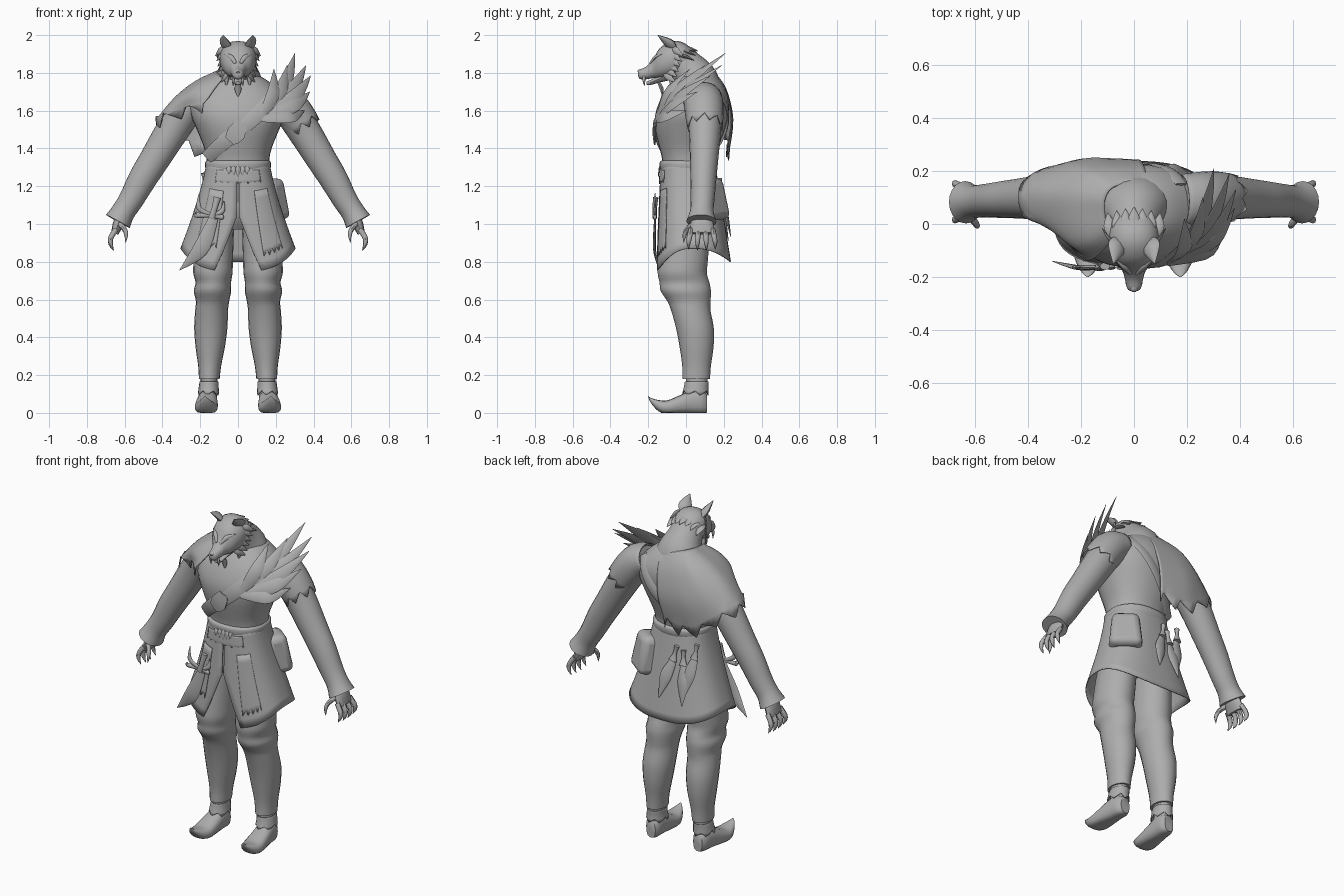
import bpy, bmesh, math
from mathutils import Vector

GREY = bpy.data.materials.new("plain_grey")
GREY.diffuse_color = (0.42, 0.42, 0.42, 1)


def spline(pts, k):
    """Smooth curve through points of any dimension."""
    out, last = [], len(pts) - 1
    for i in range(last):
        ctrl = (pts[max(i - 1, 0)], pts[i], pts[i + 1], pts[min(i + 2, last)])
        for j in range(k):
            t = j / k
            out.append([0.5 * (2 * q + (r - p) * t + (2 * p - 5 * q + 4 * r - s) * t * t
                               + (3 * q - p - 3 * r + s) * t ** 3) for p, q, r, s in zip(*ctrl)])
    return out + [list(pts[-1])]


def finish(name, bm, thick=0):
    bmesh.ops.recalc_face_normals(bm, faces=bm.faces)
    me = bpy.data.meshes.new(name)
    bm.to_mesh(me)
    bm.free()
    me.materials.append(GREY)
    ob = bpy.data.objects.new(name, me)
    bpy.context.collection.objects.link(ob)
    if thick:
        mod = ob.modifiers.new("thickness", 'SOLIDIFY')
        mod.thickness = thick
        mod.offset = 0
    return ob


def grid(name, rows, wrap=False, cap=False, thick=0):
    bm = bmesh.new()
    vs = [[bm.verts.new(p) for p in r] for r in rows]
    n = len(vs[0])
    for a, b in zip(vs, vs[1:]):
        for j in range(n if wrap else n - 1):
            bm.faces.new((a[j], a[(j + 1) % n], b[(j + 1) % n], b[j]))
    if cap:
        bm.faces.new(vs[0])
        bm.faces.new(vs[-1])
    return finish(name, bm, thick)


def spow(v, e):
    return math.copysign(abs(v) ** e, v)


def tube(name, pts, ref=(1, 0, 0), axis=None, n=16, k=3, power=2.0, jag=0, cap=True, floor=None, thick=0):
    """Loft elliptical sections (x, y, z, radius along ref, other radius)."""
    P = spline(pts, k)
    C = [Vector(p[:3]) for p in P]
    rows = []
    for i, p in enumerate(P):
        t = Vector(axis) if axis else (C[min(i + 1, len(C) - 1)] - C[max(i - 1, 0)]).normalized()
        u = Vector(ref)
        u = (u - t * u.dot(t)).normalized()
        v = t.cross(u)
        row = []
        for j in range(n):
            a = 2 * math.pi * j / n
            q = (C[i] + u * max(p[3], .001) * spow(math.cos(a), 2 / power)
                 + v * max(p[4], .001) * spow(math.sin(a), 2 / power))
            if jag and i == len(P) - 1:
                q += t * jag * (j % 3 - 1)
            if floor is not None:
                q.z = max(q.z, floor)
            row.append(q)
        rows.append(row)
    return grid(name, rows, True, cap, thick)


def blade(name, a, m, b, w, th, normal):
    """Curved flat leaf shape: feather, fur tuft, ear, knife."""
    a, m, b = Vector(a), Vector(m), Vector(b)
    ref = (b - a).cross(Vector(normal))
    q = m.lerp(b, .5) + (m - (a + b) / 2) * .25
    pts = [(*a, w * .6, th * .7), (*m, w, th), (*q, w * .7, th * .7), (*b, .001, .001)]
    return tube(name, pts, ref=ref, n=8, k=3)


def z_loft(name, rows, **kw):
    """Horizontal sections given as (z, half width, y min, y max)."""
    return tube(name, [(0, (a + b) / 2, z, w, (b - a) / 2) for z, w, a, b in rows],
                axis=(0, 0, 1), n=32, **kw)


# Torso and belt
z_loft("torso", [(.97, .07, -.05, .08), (1.05, .14, -.1, .13), (1.2, .16, -.12, .15), (1.33, .165, -.125, .15),
                 (1.4, .178, -.14, .17), (1.5, .218, -.163, .205), (1.58, .25, -.163, .225),
                 (1.66, .25, -.135, .225), (1.72, .2, -.1, .205), (1.77, .14, -.06, .17), (1.8, .07, -.02, .13)],
       power=2.2)
z_loft("belt", [(1.285, .168, -.135, .16), (1.30, .174, -.14, .165), (1.325, .174, -.14, .165),
                (1.335, .165, -.13, .155)], power=2.3)
for i in range(5):
    x = (i - 2) * .024
    blade("belt_fringe", (x, -.138, 1.305), (x, -.142, 1.29), (x, -.146, 1.25 + .008 * abs(i - 2)), .013, .004, (0, 1, 0))

# Skirt with a front opening, and the panels laid over it
def skirt_pt(th, t, off=0):
    c = math.cos(th)
    z = 1.33 + (.87 - .125 * max(c, 0) ** 2 - .07 * max(-c, 0) ** 2 - 1.33) * t
    f = (1.33 - z) / .53
    rx, ry = .165 + .165 * f ** 1.3 + off, .14 + .055 * f + off
    return Vector((rx * spow(math.sin(th), .8), .01 + .03 * f - ry * spow(c, .8), z))


def panel(name, lo, hi, t0, t1, off, jag=0, n=12):
    rows = []
    for i in range(9):
        t = t0 + (t1 - t0) * i / 8
        rows.append([skirt_pt(lo + (hi - lo) * j / n, t - (jag * (j % 3) if i == 8 else 0), off)
                     for j in range(n + 1)])
    return grid(name, rows, thick=.006)


rows = []
for i in range(13):
    t = i / 12
    s = .01 + .27 * max(0, t - .5) * 2
    rows.append([skirt_pt(s + (2 * math.pi - 2 * s) * j / 60, t) for j in range(61)])
grid("skirt", rows, thick=.006)
panel("front_cloth", .35, .8, .27, .88, .005, jag=.025)
panel("side_cloth", -.75, -.3, .27, .8, .005, jag=.025)
panel("hip_wrap", -.6, .6, .08, .2, .005, jag=.02, n=18)

# Pouch on the left hip
bm = bmesh.new()
bmesh.ops.create_cube(bm, size=1)
for v in bm.verts:
    s = 1.1 if v.co.z < 0 else .88
    v.co = (v.co.x * .17 * s, v.co.y * .13 * s, v.co.z * .22)
pouch = finish("pouch", bm)
pouch.location = (.165, .125, 1.13)
pouch.rotation_euler = (.13, 0, math.radians(-38))
bev = pouch.modifiers.new("round", 'BEVEL')
bev.width = .035
bev.segments = 3

# Knives hanging at the back
for i, x in enumerate((-.045, -.105, -.17)):
    y, d, h = .208 - .013 * i, (.03, -.012, .018)[i], (0, -.02, .03)[i]
    blade("back_knife_sheath", (x, y - .022, 1.15 + h), (x + d, y, 1.07 + h), (x + 2 * d, y + .03, .93 + h),
          .036, .012, (0, 1, 0))
    tube("back_knife_handle", [(x - d * .6, y - .032, 1.24 + h, .016, .014), (x - d * .3, y - .026, 1.2 + h, .011, .01),
                               (x, y - .018, 1.155 + h, .026, .016)], n=8)

# Curved dagger on the right hip
blade("dagger_blade", (-.13, -.163, 1.03), (-.185, -.168, .89), (-.31, -.14, .755), .042, .008, (0, 1, 0))
tube("dagger_grip", [(-.14, -.165, 1.03, .02, .012), (-.125, -.166, 1.08, .015, .012),
                     (-.11, -.16, 1.14, .02, .014)], n=8)
for dx, dz in ((-.085, .02), (.06, -.01), (-.07, .12), (.06, .08)):
    m = Vector((-.14 + dx * .85, -.164, 1.04 + dz * .3))
    blade("dagger_guard", (-.135, -.163, 1.045), m, (-.135 + dx, -.164, 1.045 + dz), .014, .009, (0, 1, 0))

# Chest strap and chest plate
tube("chest_strap", [(-.165, -.08, 1.35, .005, .035), (-.09, -.138, 1.42, .006, .04), (.01, -.162, 1.5, .006, .04),
                     (.11, -.15, 1.585, .006, .04), (.19, -.085, 1.68, .005, .035)], ref=(0, 1, 0), n=8)
tube("back_strap", [(-.165, .1, 1.35, .005, .03), (-.06, .182, 1.44, .006, .03), (.05, .223, 1.55, .006, .03),
                    (.13, .205, 1.65, .006, .03), (.18, .15, 1.72, .005, .03)], ref=(0, 1, 0), n=8)
tube("chest_plate", [(-.045, -.165, 1.44, .006, .035), (-.01, -.17, 1.48, .008, .058),
                     (.02, -.167, 1.54, .006, .035)], ref=(0, 1, 0), n=6, k=2)

# Cape over the right shoulder, columns from front to back, neck to hem
CAPE = [[(-.08, -.06, 1.77), (-.12, -.1, 1.72), (-.155, -.13, 1.67), (-.19, -.14, 1.63)],
        [(-.1, -.02, 1.79), (-.18, -.06, 1.745), (-.25, -.07, 1.68), (-.3, -.02, 1.6)],
        [(-.11, .04, 1.8), (-.22, .04, 1.75), (-.325, .035, 1.665), (-.415, .03, 1.555)],
        [(-.11, .09, 1.81), (-.22, .12, 1.755), (-.33, .13, 1.665), (-.43, .14, 1.54)],
        [(-.09, .13, 1.81), (-.18, .19, 1.735), (-.275, .21, 1.62), (-.35, .205, 1.49)],
        [(-.05, .15, 1.8), (-.12, .21, 1.715), (-.185, .245, 1.56), (-.23, .225, 1.4)],
        [(0, .16, 1.79), (-.04, .215, 1.7), (-.08, .245, 1.55), (-.11, .225, 1.38)],
        [(.05, .15, 1.78), (.04, .21, 1.7), (.02, .24, 1.55), (-.01, .215, 1.4)]]
across = [spline(r, 4) for r in zip(*CAPE)]
cols = [spline(c, 4) for c in zip(*across)]
for j, c in enumerate(cols):
    c[-1][2] -= .045 * (1 - (j % 4) / 2)
grid("shoulder_cape", cols, thick=.006)

# Feathered left shoulder guard and jagged sleeve
base = Vector((.125, -.15, 1.56))
for tip in ((.19, .02, 1.82), (.26, .1, 1.84), (.302, .21, 1.905), (.36, .19, 1.84), (.385, .13, 1.785),
            (.38, .06, 1.7), (.35, 0, 1.6)):
    mid = base.lerp(Vector(tip), .5) + Vector((.025, -.045, -.012))
    blade("shoulder_feather", base, mid, tip, .037, .007, (.5, -.7, .5))
tube("left_sleeve", [(.18, .09, 1.675, .095, .08), (.245, .092, 1.645, .102, .096), (.3, .097, 1.585, .1, .096),
                     (.345, .1, 1.52, .092, .091)], ref=(0, 1, 0), n=24, jag=.022, cap=False, thick=.005)

for s in (1, -1):
    # Arms with flared cuffs
    arm = [(.18, .09, 1.67, .09, .075), (.265, .095, 1.615, .097, .09), (.345, .1, 1.5, .086, .088),
           (.44, .096, 1.345, .075, .08), (.505, .092, 1.24, .069, .075), (.565, .088, 1.13, .063, .066),
           (.607, .084, 1.065, .063, .063), (.636, .082, 1.014, .08, .072)]
    tube("arm", [(s * x, *r) for x, *r in arm], ref=(0, 1, 0), n=20)
    # Hands with clawed fingers
    tube("palm", [(s * .62, .085, 1.04, .05, .025), (s * .635, .085, 1.0, .06, .028), (s * .652, .085, .95, .064, .02)],
         ref=(0, 1, 0), n=12)
    for i in range(4):
        y, d = .027 + .038 * i, .006 * abs(i - 1.5)
        tube("finger", [(s * .645, y, .972, .014, .015), (s * .672, y + (i - 1.5) * .006, .93, .014, .014),
                        (s * .674, y + (i - 1.5) * .009, .89 + d, .011, .011),
                        (s * .658, y + (i - 1.5) * .009, .856 + d, .001, .001)], ref=(0, 1, 0), n=8)
    tube("thumb", [(s * .625, .035, 1.0, .014, .014), (s * .6, .005, .97, .013, .013),
                   (s * .592, -.008, .94, .01, .01), (s * .595, -.012, .9, .001, .001)], ref=(0, 1, 0), n=8)
    # Legs
    leg = [(.1, .01, 1.1, .085, .11), (.122, 0, .95, .1, .125), (.131, -.015, .8, .104, .13),
           (.133, -.02, .74, .104, .13), (.131, -.008, .69, .094, .132), (.135, -.001, .645, .099, .133),
           (.135, .016, .59, .088, .114), (.14, .026, .54, .087, .104), (.144, .047, .45, .088, .1),
           (.147, .056, .35, .078, .09), (.15, .056, .25, .061, .076), (.152, .054, .18, .055, .073)]
    tube("leg", [(s * x, *r) for x, *r in leg], axis=(0, 0, -1), n=20)
    # Boots with curled toes
    tube("boot_shaft", [(s * .153, .057, .2, .046, .06), (s * .155, .057, .14, .044, .054),
                        (s * .158, .05, .05, .045, .055)], axis=(0, 0, -1))
    tube("boot_cuff", [(s * .153, .057, .165, .048, .062), (s * .155, .054, .14, .05, .063),
                       (s * .156, .05, .105, .054, .068)], axis=(0, 0, -1), n=18, jag=.012, cap=False, thick=.005)
    shoe = [(.112, .05, .03, .048), (.085, .058, .046, .062), (.03, .058, .052, .062), (-.04, .042, .059, .048),
            (-.1, .03, .06, .036), (-.145, .038, .047, .03), (-.185, .065, .022, .014), (-.2, .087, .003, .003)]
    tube("boot_foot", [(s * (.163 - .06 * y), y, z, w, h) for y, z, w, h in shoe], axis=(0, 1, 0), floor=0, power=2.5)
    # Ears, fangs, cheek tusks and face fur
    blade("ear", (s * .055, -.06, 1.92), (s * .065, -.085, 1.952), (s * .078, -.15, 2.0), .038, .018, (s * .5, -1, .3))
    blade("fang", (s * .024, -.222, 1.785), (s * .025, -.223, 1.765), (s * .026, -.22, 1.73), .008, .008, (0, 1, 0))
    blade("cheek_tusk", (s * .055, -.08, 1.81), (s * .06, -.08, 1.775), (s * .062, -.075, 1.715), .012, .012, (0, 1, 0))
    blade("brow", (s * .012, -.188, 1.85), (s * .035, -.163, 1.882), (s * .075, -.128, 1.9), .013, .01, (0, -1, .5))
    for i in range(6):
        z, y = 1.92 - .028 * i, -.045 - .008 * i
        blade("cheek_fur", (s * (.07 - .003 * i), y - .03, z + .012), (s * (.094 - .005 * i), y - .01, z),
              (s * (.12 - .006 * i), y + .03, z - .03), .018, .006, (s, -.3, 0))

# Neck, collar and wolf head
tube("neck", [(0, .07, 1.7, .15, .12), (0, .055, 1.76, .13, .115), (0, .01, 1.82, .1, .1),
              (0, -.04, 1.88, .085, .08)], n=20)
skull = [(-.253, 1.795, .014, .014), (-.243, 1.793, .026, .026), (-.21, 1.8, .034, .034), (-.175, 1.822, .045, .05),
         (-.14, 1.85, .075, .08), (-.08, 1.87, .096, .096), (-.02, 1.875, .092, .088), (.03, 1.86, .07, .065),
         (.06, 1.845, .02, .02)]
tube("head", [(0, *r) for r in skull], axis=(0, 1, 0), n=20, power=2.2)
tube("jaw", [(0, -.208, 1.746, .012, .008), (0, -.19, 1.748, .024, .013), (0, -.15, 1.765, .034, .018),
             (0, -.09, 1.79, .05, .03)], axis=(0, 1, 0), n=12)
tube("nose", [(0, -.255, 1.803, .008, .006), (0, -.247, 1.807, .015, .012), (0, -.235, 1.81, .012, .012)], n=10)
blade("chin_beard", (0, -.15, 1.76), (0, -.13, 1.72), (0, -.125, 1.67), .018, .01, (0, 1, 0))
for i in range(7):
    x = (i - 3) * .03
    y = .03 - .25 * abs(x)
    blade("nape_fur", (x * .9, y - .06, 1.925 - 4 * x * x), (x, y - .02, 1.93 - 5 * x * x),
          (x * 1.1, y + .035, 1.915 - 6 * x * x), .024, .01, (0, .5, 1))

# Smooth shading with sharp edges kept
bpy.ops.object.select_all(action='SELECT')
bpy.context.view_layer.objects.active = bpy.data.objects["torso"]
bpy.ops.object.shade_smooth_by_angle(angle=math.radians(45))
